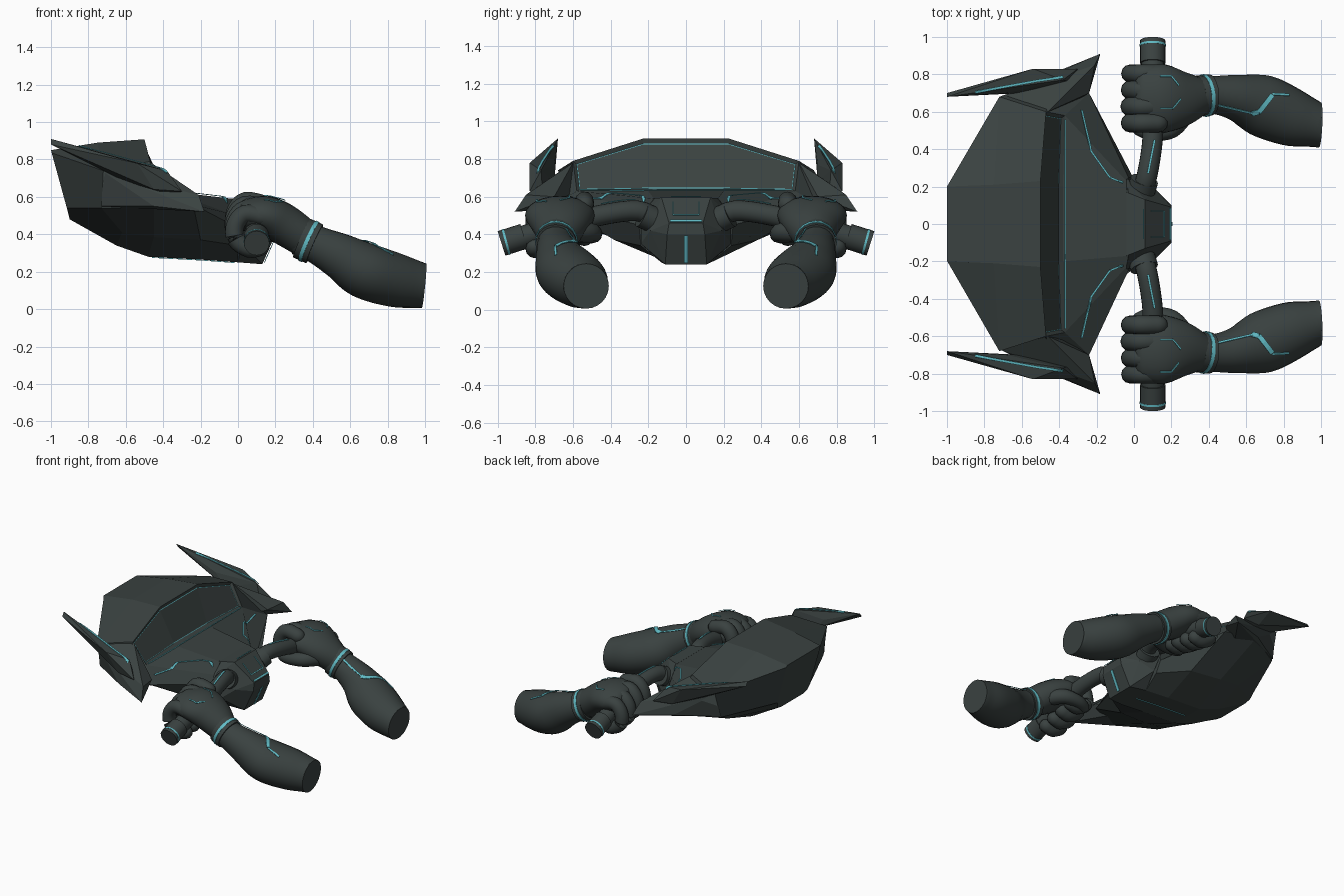
import bpy, bmesh, math
from mathutils import Vector
from mathutils.bvhtree import BVHTree

cube = bpy.data.objects.get("Cube")
if cube:
    bpy.data.objects.remove(cube)


def material(name, color, rough):
    m = bpy.data.materials.new(name)
    m.use_nodes = True
    m.diffuse_color = color
    bsdf = m.node_tree.nodes["Principled BSDF"]
    bsdf.inputs["Base Color"].default_value = color
    bsdf.inputs["Roughness"].default_value = rough
    return m


dark = material("dark_slate", (0.042, 0.054, 0.052, 1), 0.6)
cyan = material("cyan_trim", (0.12, 0.5, 0.56, 1), 0.5)


def finish(name, bm, mats, mirror=True, smooth=None):
    bmesh.ops.recalc_face_normals(bm, faces=bm.faces)
    mesh = bpy.data.meshes.new(name)
    bm.to_mesh(mesh)
    bm.free()
    ob = bpy.data.objects.new(name, mesh)
    bpy.context.collection.objects.link(ob)
    for m in mats:
        mesh.materials.append(m)
    if mirror:
        mod = ob.modifiers.new("mirror", "MIRROR")
        mod.use_axis = (False, True, False)
        mod.use_mirror_merge = False
    if smooth:
        bpy.ops.object.select_all(action="DESELECT")
        ob.select_set(True)
        bpy.context.view_layer.objects.active = ob
        bpy.ops.object.shade_smooth_by_angle(angle=math.radians(smooth))
    return ob


def loft(bm, rings):
    """Skin closed rings of points and cap both ends; returns faces per span."""
    rows = [[bm.verts.new(p) for p in ring] for ring in rings]
    n = len(rows[0])
    spans = [[bm.faces.new((a[j], a[(j + 1) % n], b[(j + 1) % n], b[j])) for j in range(n)]
             for a, b in zip(rows, rows[1:])]
    bm.faces.new(rows[0])
    bm.faces.new(rows[-1])
    return spans


def smooth_path(points, steps):
    """Catmull-Rom interpolation of any tuples."""
    pts = [points[0]] + list(points) + [points[-1]]
    out = []
    for a, b, c, d in zip(pts, pts[1:], pts[2:], pts[3:]):
        for i in range(steps):
            t = i / steps
            out.append([q + t * (r - p + t * (2 * p - 5 * q + 4 * r - s + t * (3 * (q - r) + s - p))) / 2
                        for p, q, r, s in zip(a, b, c, d)])
    return out + [list(points[-1])]


def tube(name, stations, mat=dark, sides=20, steps=4, rounded=0):
    """Sweep an ellipse; each station is x, y, z, side radius, up radius."""
    st = smooth_path(stations, steps)
    pts = [Vector(s[:3]) for s in st]
    rings = []
    for i, (p, s) in enumerate(zip(pts, st)):
        t = (pts[min(i + 1, len(pts) - 1)] - pts[max(i - 1, 0)]).normalized()
        side = t.cross(Vector((0, 0, 1)))
        if side.length < 0.2:
            side = Vector((0, 1, 0))
        side.normalize()
        up = side.cross(t)
        ring = lambda k, c: [c + k * (side * s[3] * math.cos(a) + up * s[4] * math.sin(a))
                             for a in (math.tau * j / sides for j in range(sides))]
        end = -1 if i == 0 else 1 if i == len(pts) - 1 else 0
        caps = [ring(math.cos(a), p + t * end * rounded * s[4] * math.sin(a))
                for a in (0.5, 1.0, 1.4)] if end and rounded else []
        rings += caps[::-1] + [ring(1, p)] if end < 0 else [ring(1, p)] + caps
    bm = bmesh.new()
    loft(bm, rings)
    return finish(name, bm, [mat], True, 40)


def hull(name, points, mirror=True):
    bm = bmesh.new()
    out = bmesh.ops.convex_hull(bm, input=[bm.verts.new(p) for p in points])
    bmesh.ops.delete(bm, geom=out["geom_interior"], context="VERTS")
    return finish(name, bm, [dark], mirror)


def trim(name, target, path, axis=2, width=0.008, mirror=True, sign=1):
    """Lay a thin glowing ribbon on a surface, dropped along one axis."""
    tree = BVHTree.FromPolygons([v.co for v in target.data.vertices],
                                [p.vertices for p in target.data.polygons])
    ray = Vector([-sign if k == axis else 0 for k in range(3)])
    rows = []
    for a, b in zip(path, path[1:]):
        a, b = Vector(a), Vector(b)
        across = Vector((a.y - b.y, b.x - a.x)).normalized() * width / 2
        for i in range(9):
            c = a.lerp(b, i / 8)
            pair = []
            for q in (c - across, c + across):
                o = list(q)
                o.insert(axis, 3 * sign)
                pair.append(tree.ray_cast(Vector(o), ray)[0])
            if None not in pair:
                rows.append(pair)
    bm = bmesh.new()
    for a, b in zip(rows, rows[1:]):
        low = [a[0], a[1], b[1], b[0]]
        bm.faces.new([bm.verts.new(p - ray * 0.005) for p in low])
    bmesh.ops.remove_doubles(bm, verts=bm.verts, dist=0.0005)
    bmesh.ops.solidify(bm, geom=bm.faces[:], thickness=0.004)
    return finish(name, bm, [cyan], mirror)


def both_sides(points):
    return points + [(x, -y, z) for x, y, z in reversed(points)]


# Faceted fairing: half sections run shoulder, rim, skirt edge, chine, keel
sections = [
    [(-1, .2, .85), (-.995, .205, .835), (-.915, .2, .54), (-.9, .18, .49), (-.9, .13, .48)],
    [(-.75, .21, .89), (-.72, .68, .74), (-.73, .62, .54), (-.62, .38, .41), (-.65, .13, .34)],
    [(-.5, .23, .908), (-.47, .6, .79), (-.45, .78, .545), (-.45, .4, .385), (-.48, .13, .28)],
    [(-.38, .2, .63), (-.37, .58, .63), (-.24, .7, .56), (-.2, .38, .37), (-.2, .13, .265)],
    [(-.03, .17, .59), (-.04, .23, .51), (-.03, .25, .45), (0, .24, .34), (0, .13, .25)],
]
bm = bmesh.new()
spans = loft(bm, [both_sides(s) for s in sections])
bmesh.ops.recalc_face_normals(bm, faces=bm.faces)
glass = [spans[2][j] for j in (0, 8, 9)]
bmesh.ops.inset_region(bm, faces=glass, thickness=0.022, depth=-0.015)
edge = bmesh.ops.inset_region(bm, faces=glass, thickness=0.005)["faces"]
for f in edge:
    f.material_index = 1
fairing = finish("fairing", bm, [dark, cyan], mirror=False)

# Tapered console behind the dash
console = hull("console", both_sides([
    (-.04, .17, .592), (.06, .13, .595), (-.04, .24, .5), (.02, .24, .35), (0, .13, .25),
    (.11, .19, .42), (.13, .11, .24), (.2, .09, .46), (.2, .1, .4)]), mirror=False)

# Side wings and swept fins
wing = hull("side_wing", [(-.72, .67, .735), (-.73, .63, .55), (-.45, .8, .55), (-.18, .91, .52),
                          (-.21, .85, .61), (-.24, .7, .6), (-.46, .6, .78), (-.4, .6, .54)])
fin = hull("swept_fin", [(-1, .68, .91), (-1, .7, .88), (-.54, .83, .78), (-.3, .83, .63),
                         (-.38, .77, .74), (-.68, .7, .77), (-.45, .81, .64), (-.6, .7, .68),
                         (-.34, .76, .6)])

# Handlebar, grip end and stem clamp
bar = tube("handlebar", [(.04, .17, .48, .055, .055), (.07, .26, .525, .055, .055),
                         (.1, .46, .5, .055, .055), (.1, .7, .435, .06, .06), (.1, .9, .375, .06, .06)])
tube("grip_end", [(.1, .86, .39, .068, .068), (.1, .98, .352, .068, .068)], steps=1)
tube("grip_ring", [(.1, .95, .361, .07, .07), (.1, .961, .358, .07, .07)], cyan, steps=1)
tube("stem_clamp", [(.04, .18, .48, .075, .07), (.055, .235, .505, .075, .07)], steps=1)

# Forearm, cuff and glowing wristband
arm = tube("forearm", [(.33, .68, .385, .1, .1), (.42, .69, .345, .1, .1), (.55, .675, .28, .125, .125),
                       (.68, .635, .205, .165, .15), (.84, .57, .155, .155, .145),
                       (.96, .535, .13, .125, .125), (.995, .53, .125, .12, .12)], sides=24)
tube("cuff", [(.34, .685, .38, .108, .113), (.41, .69, .349, .11, .113)], steps=1)
tube("wristband", [(.37, .686, .366, .114, .117), (.388, .688, .358, .114, .117)], cyan, steps=1)

# Fist: palm, four curled fingers with knuckles, and thumb
palm = tube("palm", [(.05, .67, .5, .17, .09), (.15, .67, .5, .185, .105), (.25, .67, .45, .155, .11),
                     (.36, .685, .375, .1, .1)], sides=24, rounded=0.6)
for i, name in enumerate(("index", "middle", "ring", "little")):
    y = 0.54 + i * 0.088
    drop = (0.66 - y) * 0.25
    r = 0.053 - 0.002 * abs(i - 1)
    curl = [(.13, .53), (.04, .545), (-.012, .49), (-.012, .41), (.06, .36), (.12, .37)]
    tube(name + "_finger", [(x, y, z + drop, r, r) for x, z in curl], sides=12, rounded=1)
tube("thumb", [(.27, .59, .41, .055, .055), (.2, .51, .41, .052, .052), (.1, .49, .4, .045, .045),
               (.03, .51, .39, .04, .04)], sides=12, rounded=1)

# Glowing trim lines
trim("dash_line", fairing, [(-.28, .61), (-.23, .39), (-.13, .25), (-.06, .22)], width=.01)
trim("dash_front_line", fairing, [(-.368, -.56), (-.368, .56)], mirror=False, width=.006)
trim("fin_line", fin, [(-.85, .705), (-.52, .765), (-.38, .785)], width=.014)
trim("forearm_thin_line", arm, [(.43, .64), (.64, .59)], width=.01)
trim("forearm_bright_line", arm, [(.63, .59), (.67, .6), (.74, .69)], width=.026)
trim("forearm_rear_line", arm, [(.74, .695), (.83, .69)], width=.012)
trim("inner_hand_line", palm, [(.14, .62), (.21, .62), (.25, .67)])
trim("outer_hand_line", palm, [(.14, .79), (.2, .79), (.24, .74)])
trim("bar_line", bar, [(.075, .27), (.11, .45)], width=.012)
trim("console_bracket", console, [(.09, .07), (.16, .07)], width=.006)
trim("console_cross_line", console, [(.05, -.08), (.05, .08)], width=.006, mirror=False)
trim("console_low_line", console, [(.16, -.07), (.16, .07)], width=.006, mirror=False)
trim("console_edge_line", console, [(.194, -.085), (.194, .085)], width=.01, mirror=False)
trim("tail_light", console, [(0, .25), (0, .395)], axis=0, width=.022, mirror=False)
trim("belly_line", fairing, [(-.46, 0), (-.02, 0)], width=.008, mirror=False, sign=-1)
